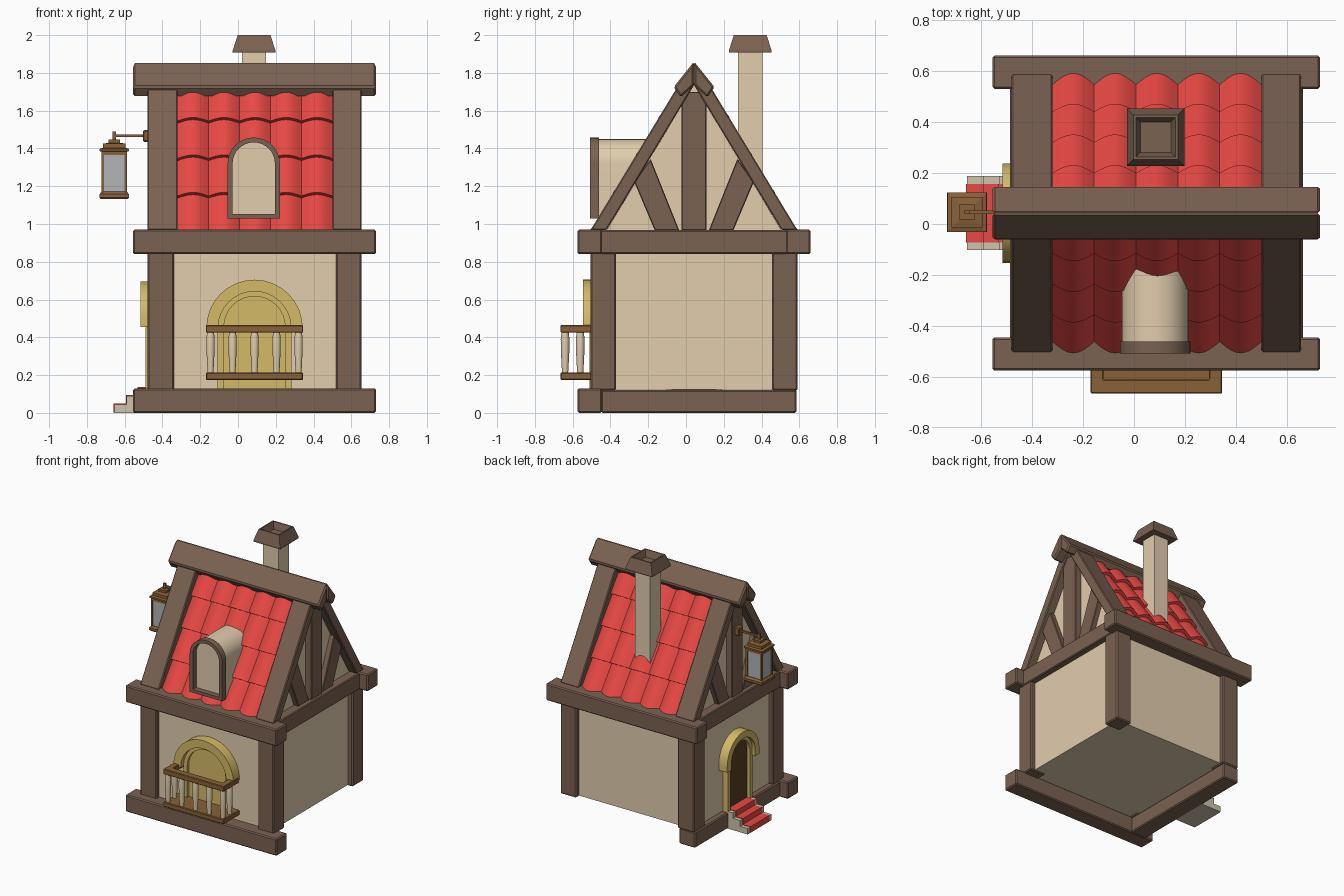
import bpy, bmesh, math
from mathutils import Vector

if "Cube" in bpy.data.objects:
    bpy.data.objects.remove(bpy.data.objects["Cube"])

def mat(name, r, g, b):
    m = bpy.data.materials.new(name)
    m.diffuse_color = [(c / 255) ** 2.2 for c in (r, g, b)] + [1]
    m.use_nodes = True
    m.node_tree.nodes["Principled BSDF"].inputs["Base Color"].default_value = m.diffuse_color
    return m

TIMBER = mat("timber", 122, 98, 83)
PLASTER = mat("plaster", 225, 204, 172)
RED = mat("red", 232, 74, 70)
YELLOW = mat("yellow", 212, 184, 104)
BRONZE = mat("bronze", 135, 97, 58)
DOOR = mat("door", 88, 62, 42)
STONE = mat("stone", 205, 195, 170)
GLASS = mat("glass", 176, 178, 182)
CX, CY = 0.0875, 0.0425          # house centre

def finish(name, bm, m, bevel=0, smooth=None):
    bmesh.ops.recalc_face_normals(bm, faces=bm.faces)
    me = bpy.data.meshes.new(name)
    bm.to_mesh(me)
    bm.free()
    me.materials.append(m)
    ob = bpy.data.objects.new(name, me)
    bpy.context.collection.objects.link(ob)
    if bevel:
        b = ob.modifiers.new("bevel", 'BEVEL')
        b.width, b.segments = bevel, 1
    if smooth:
        bpy.context.view_layer.objects.active = ob
        ob.select_set(True)
        bpy.ops.object.shade_smooth_by_angle(angle=math.radians(smooth))
        ob.select_set(False)
    return ob

def extrude(name, pts, axis, a, b, m, bevel=0, smooth=None):
    """Extrude a 2D outline along x (points are y,z) or y (points are x,z)."""
    bm = bmesh.new()
    put = (lambda p, t: (t, p[0], p[1])) if axis == 'x' else (lambda p, t: (p[0], t, p[1]))
    lo = [bm.verts.new(put(p, a)) for p in pts]
    hi = [bm.verts.new(put(p, b)) for p in pts]
    bm.faces.new(lo)
    bm.faces.new(hi[::-1])
    for i in range(len(pts)):
        j = (i + 1) % len(pts)
        bm.faces.new((lo[i], lo[j], hi[j], hi[i]))
    return finish(name, bm, m, bevel, smooth)

def box(name, x, y, z, m, bevel=0):
    pts = [(x[0], z[0]), (x[1], z[0]), (x[1], z[1]), (x[0], z[1])]
    return extrude(name, pts, 'y', y[0], y[1], m, bevel)

def lathe(name, prof, n, loc, m, smooth=None):
    """Turn a (half width, z) profile; n=4 gives a square plan."""
    bm = bmesh.new()
    k = 1 / math.cos(math.pi / n)
    rings = [[bm.verts.new((loc[0] + r * k * math.cos((i + .5) * 2 * math.pi / n),
                            loc[1] + r * k * math.sin((i + .5) * 2 * math.pi / n), loc[2] + z))
              for i in range(n)] for r, z in prof]
    for p, q in zip(rings, rings[1:]):
        for i in range(n):
            bm.faces.new((p[i], p[(i + 1) % n], q[(i + 1) % n], q[i]))
    bm.faces.new(rings[0])
    bm.faces.new(rings[-1])
    return finish(name, bm, m, 0, smooth)

def arch(c, r, zc, zb, n=16):
    arc = [(c + r * math.cos(math.pi * i / n), zc + r * math.sin(math.pi * i / n)) for i in range(n + 1)]
    return [(c + r, zb)] + arc + [(c - r, zb)]

def band(c, r0, r1, zc, zb):
    return arch(c, r1, zc, zb) + arch(c, r0, zc, zb)[::-1]

def mirror_y(pts):
    return [(2 * CY - y, z) for y, z in pts]

# Walls, corner posts, base and floor beams
box("walls", (-0.445, 0.615), (-0.47, 0.555), (0.125, 0.93), PLASTER)
for x in ((-0.48, -0.34), (0.52, 0.655)):
    for y in ((-0.505, -0.37), (0.455, 0.59)):
        box("corner_post", x, y, (0.118, 0.86), TIMBER, 0.008)
box("base_beam_front", (-0.555, 0.73), (-0.575, -0.445), (0, 0.13), TIMBER, 0.008)
box("base_beam_left", (-0.487, -0.35), (-0.45, 0.585), (0, 0.122), TIMBER, 0.008)
for y in ((-0.575, -0.445), (0.53, 0.66)):
    box("eave_beam", (-0.555, 0.73), y, (0.84, 0.97), TIMBER, 0.008)
for x in ((-0.487, -0.35), (0.525, 0.662)):
    box("side_beam", x, (-0.45, 0.535), (0.842, 0.967), TIMBER, 0.006)

# Gable: plaster prism, verge boards, king post and braces
extrude("attic", [(-0.43, 0.95), (0.515, 0.95), (CY, 1.735)], 'x', -0.42, 0.59, PLASTER)
board = [(-0.505, 0.968), (-0.42, 0.968), (CY, 1.735), (CY, 1.78), (-0.02, 1.768)]
brace = [(-0.165, 0.965), (-0.035, 0.965), (-0.187, 1.345), (-0.275, 1.225)]
for x0, x1, g0, g1 in ((-0.48, -0.32, -0.455, -0.40), (0.5, 0.655, 0.57, 0.63)):
    for f in (lambda p: p, mirror_y):
        extrude("verge_board", f(board), 'x', x0, x1, TIMBER, 0.006)
        extrude("gable_brace", f(brace), 'x', g0, g1, TIMBER, 0.005)
    box("king_post", (g0 - 0.012, g1 + 0.012), (CY - 0.067, CY + 0.067), (0.965, 1.70), TIMBER, 0.005)
cap = [(CY, 1.86), (CY - 0.108, 1.725), (CY - 0.07, 1.67), (CY, 1.735)]
for f in (lambda p: p, mirror_y):
    extrude("ridge_beam", f(cap), 'x', -0.555, 0.73, TIMBER, 0.01)

# Roof tiles: five bulging columns, four overlapping rows per slope
up = Vector((0.518, 0.855))
out = Vector((-0.855, 0.518))
eave = Vector((-0.505, 0.968))
W, ROW, SEG = 0.82 / 5, 0.232, 8
for side in (0, 1):
    bm = bmesh.new()
    for c in range(5):
        for r in range(4):
            grid = []
            for s, lift in ((r * ROW, 0.0), ((r + 1) * ROW + 0.01, -0.024)):
                for thick in (0, 0.025):
                    row = []
                    for i in range(SEG + 1):
                        u = i / SEG
                        h = -0.034 + lift + 0.036 * math.sin(math.pi * u) - thick
                        p = eave + up * s + out * h
                        y = 2 * CY - p.x if side else p.x
                        row.append(bm.verts.new((-0.32 + (c + u) * W, y, p.y)))
                    grid.append(row)
            lo, lo_in, hi, hi_in = grid
            for a, b in ((lo, hi), (lo_in, hi_in), (lo, lo_in), (hi, hi_in)):
                for i in range(SEG):
                    bm.faces.new((a[i], a[i + 1], b[i + 1], b[i]))
            for i in (0, SEG):
                bm.faces.new((lo[i], hi[i], hi_in[i], lo_in[i]))
    finish("roof_tiles_" + ("back" if side else "front"), bm, RED, 0, 35)

# Dormer
extrude("dormer_body", arch(CX - 0.004, 0.13, 1.32, 1.035), 'y', -0.465, -0.05, PLASTER, 0, 35)
extrude("dormer_frame", band(CX - 0.004, 0.112, 0.138, 1.32, 1.028), 'y', -0.508, -0.46, TIMBER, 0, 35)
box("dormer_sill", (-0.05, 0.217), (-0.508, -0.46), (1.028, 1.052), TIMBER)

# Chimney
lathe("chimney", [(0.064, 1.15), (0.064, 1.93)], 4, (0.085, 0.34, 0), PLASTER)
lathe("chimney_cap", [(0.06, 1.907), (0.113, 1.907), (0.113, 1.918), (0.087, 2.0), (0.078, 2.0),
                      (0.06, 1.95)], 4, (0.085, 0.34, 0), TIMBER)

# Balcony door
extrude("balcony_door_hood", band(CX, 0.193, 0.255, 0.45, 0.445), 'y', -0.545, -0.45, YELLOW, 0, 35)
extrude("balcony_door_frame", band(CX, 0.162, 0.195, 0.455, 0.12), 'y', -0.51, -0.45, YELLOW, 0, 35)
extrude("balcony_door", arch(CX, 0.17, 0.455, 0.12), 'y', -0.49, -0.45, YELLOW)

# Balcony slab, rail and balusters
box("balcony_slab", (-0.17, 0.345), (-0.665, -0.47), (0.175, 0.213), BRONZE, 0.005)
X0, X1, T = -0.17, 0.345, 0.05
rail = [(X0, -0.665), (X1, -0.665), (X1, -0.48), (X1 - T, -0.48), (X1 - T, -0.61),
        (X0 + T, -0.61), (X0 + T, -0.48), (X0, -0.48)]
bm = bmesh.new()
f = bm.faces.new([bm.verts.new((x, y, 0.425)) for x, y in rail])
top = bmesh.ops.extrude_face_region(bm, geom=[f])["geom"]
bmesh.ops.translate(bm, vec=(0, 0, 0.04), verts=[v for v in top if isinstance(v, bmesh.types.BMVert)])
bm.faces.ensure_lookup_table()
if len(f.verts) and len([g for g in bm.faces if all(abs(v.co.z - 0.425) < 1e-5 for v in g.verts)]) == 0:
    bm.faces.new([v for v in bm.verts if abs(v.co.z - 0.425) < 1e-5])
finish("balcony_rail", bm, BRONZE, 0.004)
spots = [(CX + i * 0.1165, -0.64) for i in range(-2, 3)] + [(x, -0.56) for x in (CX - 0.233, CX + 0.233)]
for x, y in spots:
    lathe("baluster", [(0.015, 0.205), (0.017, 0.24), (0.021, 0.32), (0.022, 0.39), (0.018, 0.43)],
          10, (x, y, 0), PLASTER, 40)

# Entrance door on the left side
extrude("entrance_hood", band(CY, 0.145, 0.195, 0.5, 0.455), 'x', -0.516, -0.43, YELLOW, 0, 35)
extrude("entrance_frame", band(CY, 0.118, 0.147, 0.5, 0.12), 'x', -0.49, -0.43, YELLOW, 0, 35)
extrude("entrance_door", arch(CY, 0.125, 0.5, 0.12), 'x', -0.465, -0.43, DOOR)

# Steps and carpet
stair = [(-0.655, 0), (-0.655, 0.045), (-0.59, 0.045), (-0.59, 0.09), (-0.53, 0.09), (-0.53, 0.132),
         (-0.46, 0.132), (-0.46, 0)]
extrude("steps", stair, 'y', CY - 0.145, CY + 0.145, STONE)
carpet = [(x - 0.003, z + 0.004 if z else 0.002) for x, z in stair]
extrude("carpet", carpet, 'y', CY - 0.115, CY + 0.115, RED)

# Lantern hanging from a bracket
LX, LY = -0.655, 0.0465
lathe("lantern_base", [(0.072, 1.133), (0.078, 1.14), (0.078, 1.158), (0.066, 1.172)], 4, (LX, LY, 0), BRONZE)
lathe("lantern_glass", [(0.062, 1.16), (0.062, 1.39)], 4, (LX, LY, 0), GLASS)
lathe("lantern_roof", [(0.068, 1.366), (0.068, 1.383), (0.077, 1.386), (0.077, 1.398), (0.06, 1.403),
                       (0.06, 1.425), (0.03, 1.43), (0.03, 1.447)], 4, (LX, LY, 0), BRONZE)
for sx in (-1, 1):
    for sy in (-1, 1):
        lathe("lantern_corner", [(0.007, 1.16), (0.007, 1.375)], 4, (LX + sx * 0.061, LY + sy * 0.061, 0), BRONZE)
box("lantern_hook", (LX - 0.009, LX + 0.009), (LY - 0.007, LY + 0.007), (1.44, 1.49), BRONZE)
box("bracket_arm", (LX, -0.44), (LY - 0.007, LY + 0.007), (1.46, 1.475), BRONZE)
box("bracket_plate", (-0.503, -0.43), (LY - 0.028, LY + 0.028), (1.435, 1.497), BRONZE, 0.006)
